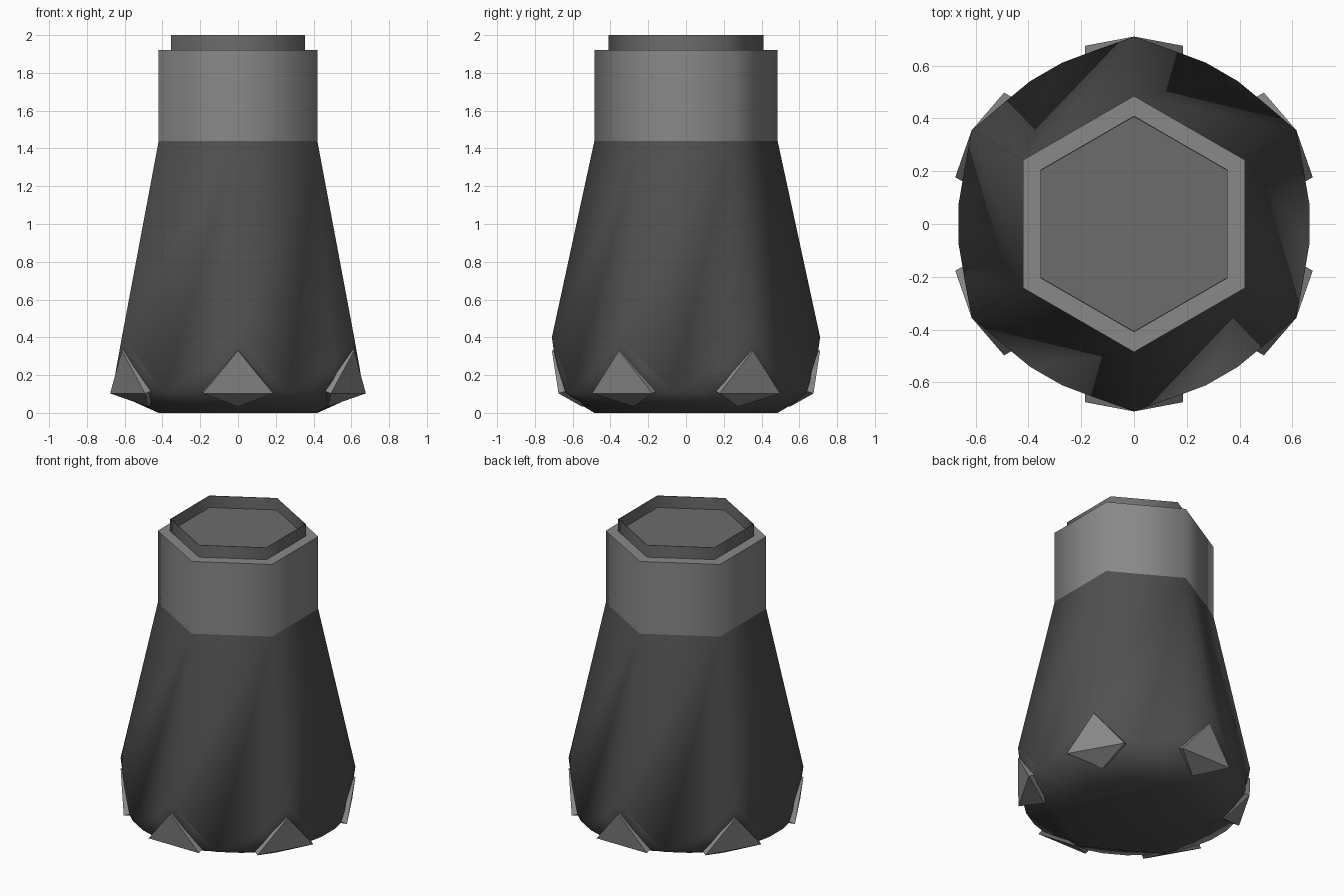
import bpy, bmesh
from math import radians, sin, cos, pi

cube = bpy.data.objects.get("Cube")
if cube:
    bpy.data.objects.remove(cube)


def material(name, v):
    m = bpy.data.materials.new(name)
    m.use_nodes = True
    m.diffuse_color = (v, v, v, 1)
    b = next(n for n in m.node_tree.nodes if n.type == 'BSDF_PRINCIPLED')
    b.inputs["Base Color"].default_value = (v, v, v, 1)
    b.inputs["Roughness"].default_value = 0.8
    return m


LIGHT = material("light grey", 0.25)
MID = material("mid grey", 0.15)
DARK = material("dark grey", 0.08)


def finish(bm, name, mat, angle, closed=True):
    bmesh.ops.remove_doubles(bm, verts=bm.verts, dist=0.002)
    if closed:
        bmesh.ops.recalc_face_normals(bm, faces=bm.faces)
    me = bpy.data.meshes.new(name)
    bm.to_mesh(me)
    bm.free()
    me.materials.append(mat)
    ob = bpy.data.objects.new(name, me)
    bpy.context.collection.objects.link(ob)
    bpy.ops.object.select_all(action='DESELECT')
    ob.select_set(True)
    bpy.context.view_layer.objects.active = ob
    bpy.ops.object.shade_smooth_by_angle(angle=radians(angle))
    return ob


def polar(r, a, z):
    return (r * sin(a), r * cos(a), z)


def hexagon(bm, r, z):
    return [bm.verts.new(polar(r, i * pi / 3, z)) for i in range(6)]


def bridge(bm, a, b):
    n = len(a)
    for i in range(n):
        j = (i + 1) % n
        bm.faces.new((a[i], a[j], b[j], b[i]))


R, LIP, STEP = 0.485, 0.41, radians(12)

# Body: hexagonal taper whose lower end is rounded off, leaving arched edges
bm = bmesh.new()
arch = [(0.71, 0.4), (0.675, 0.25), (0.669, 0.11), (0.669, 0.11), (0.675, 0.25)]
top = hexagon(bm, R, 1.44)
upper, lower, base = [], [], []
for i in range(30):
    a = i * STEP
    r, z = arch[i % 5]
    upper.append(bm.verts.new(polar(r, a, z)))
    lower.append(bm.verts.new(polar(0.669, a, 0.11)))
    flat = R * cos(pi / 6) / cos((i % 5) * STEP - pi / 6)
    base.append(bm.verts.new(polar(flat, a, 0)))
for s in range(6):
    arc = [upper[(5 * s + k) % 30] for k in range(6)]
    bm.faces.new([top[(s + 1) % 6], top[s]] + arc)
bridge(bm, base, lower)
bm.faces.new(base)
for i in range(30):
    j = (i + 1) % 30
    if i % 5 != 2:
        bm.faces.new((lower[i], lower[j], upper[j], upper[i]))
bmesh.ops.remove_doubles(bm, verts=bm.verts, dist=0.002)
finish(bm, "body", DARK, 65)

# Collar: straight hexagonal sleeve with a flat rim
bm = bmesh.new()
rings = [hexagon(bm, R, 1.44), hexagon(bm, R, 1.92), hexagon(bm, LIP, 1.92)]
for a, b in zip(rings, rings[1:]):
    bridge(bm, b, a)
finish(bm, "collar", LIGHT, 65, False)

# Lip: thin hexagonal wall around a shallow recess
bm = bmesh.new()
rings = [hexagon(bm, LIP, 1.92), hexagon(bm, LIP, 2.0),
         hexagon(bm, LIP - 0.004, 2.0), hexagon(bm, LIP - 0.004, 1.922)]
for a, b in zip(rings, rings[1:]):
    bridge(bm, b, a)
bm.faces.new(rings[-1][::-1])
finish(bm, "lip", MID, 65, False)

# Studs: folded kite plates on each corner; (sideways, outward, height)
kite = [(0, 0.71, 0.33), (0.185, 0.675, 0.103), (0, 0.55, 0.033), (-0.185, 0.675, 0.103)]
for s in range(6):
    a = s * pi / 3
    bm = bmesh.new()

    def place(x, y, z):
        return bm.verts.new((x * cos(a) + y * sin(a), y * cos(a) - x * sin(a), z))

    outer = [place(*p) for p in kite]
    inner = [place(x, y - 0.06, z + 0.02) for x, y, z in kite]
    bridge(bm, outer, inner)
    for loop in (outer, inner):
        bm.faces.new((loop[0], loop[1], loop[3]))
        bm.faces.new((loop[1], loop[2], loop[3]))
    finish(bm, "stud_%d" % (s + 1), LIGHT, 50)
